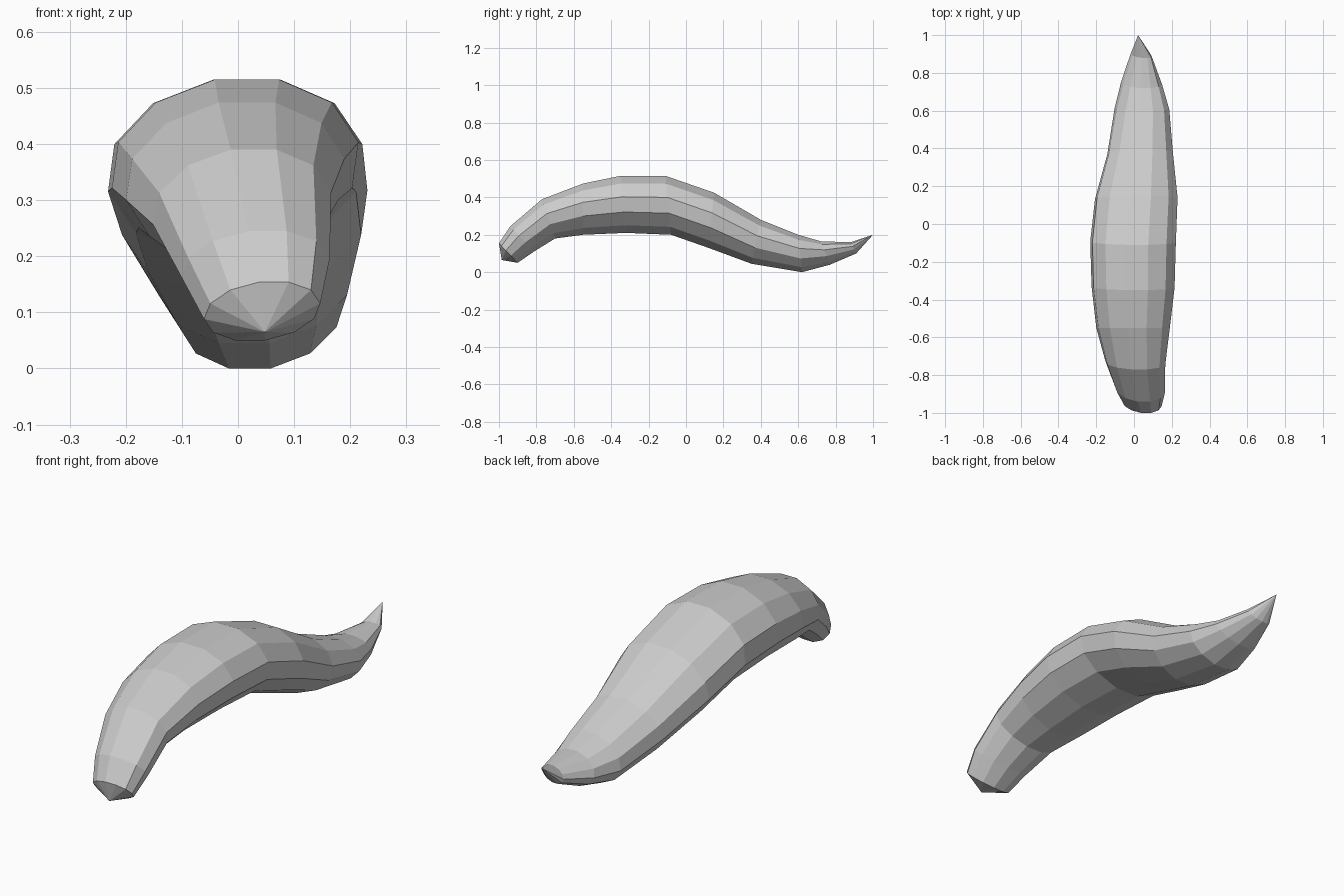
import bpy, bmesh, math

if "Cube" in bpy.data.objects:
    bpy.data.objects.remove(bpy.data.objects["Cube"])

SIDES = 12
LEAN = 0.021   # each section leans slightly towards +x at the top

# Cross-sections: top (y, z), bottom (y, z), centre x, half width
sections = [
    (-1.00, 0.154, -0.90, 0.050, 0.043, 0.098),
    (-0.94, 0.245, -0.81, 0.112, 0.032, 0.126),
    (-0.77, 0.390, -0.70, 0.180, 0.007, 0.153),
    (-0.55, 0.474, -0.55, 0.200, -0.005, 0.189),
    (-0.35, 0.515, -0.32, 0.210, -0.005, 0.214),
    (-0.11, 0.515, -0.08, 0.200, -0.005, 0.221),
    (0.15, 0.425, 0.12, 0.130, 0.012, 0.213),
    (0.40, 0.280, 0.35, 0.045, 0.032, 0.168),
    (0.60, 0.200, 0.62, 0.000, 0.042, 0.139),
    (0.72, 0.165, 0.77, 0.040, 0.040, 0.103),
    (0.88, 0.160, 0.91, 0.100, 0.037, 0.050),
]
nose_tip = (0.048, -0.985, 0.065)
tail_tip = (0.022, 1.0, 0.20)

bm = bmesh.new()


def add_ring(yt, zt, yb, zb, cx, w):
    """Tilted elliptical section with flat top and bottom edges."""
    k = math.cos(math.pi / SIDES)
    ring = []
    for i in range(SIDES):
        a = 2 * math.pi * (i + 0.5) / SIDES
        s = math.sin(a) / k
        ring.append(bm.verts.new((cx + w * math.cos(a) / k + LEAN * s,
                                  (yt + yb) / 2 + (yt - yb) / 2 * s,
                                  (zt + zb) / 2 + (zt - zb) / 2 * s)))
    return ring


# Curved body skin
rings = [add_ring(*s) for s in sections]
for a, b in zip(rings, rings[1:]):
    for i in range(SIDES):
        j = (i + 1) % SIDES
        bm.faces.new((a[i], a[j], b[j], b[i]))

# Pointed ends
for ring, tip in ((rings[0], nose_tip), (rings[-1], tail_tip)):
    apex = bm.verts.new(tip)
    for i in range(SIDES):
        bm.faces.new((ring[i], ring[(i + 1) % SIDES], apex))

bmesh.ops.recalc_face_normals(bm, faces=bm.faces[:])
mesh = bpy.data.meshes.new("curved_body")
bm.to_mesh(mesh)
bm.free()
body = bpy.data.objects.new("curved_body", mesh)
bpy.context.collection.objects.link(body)
